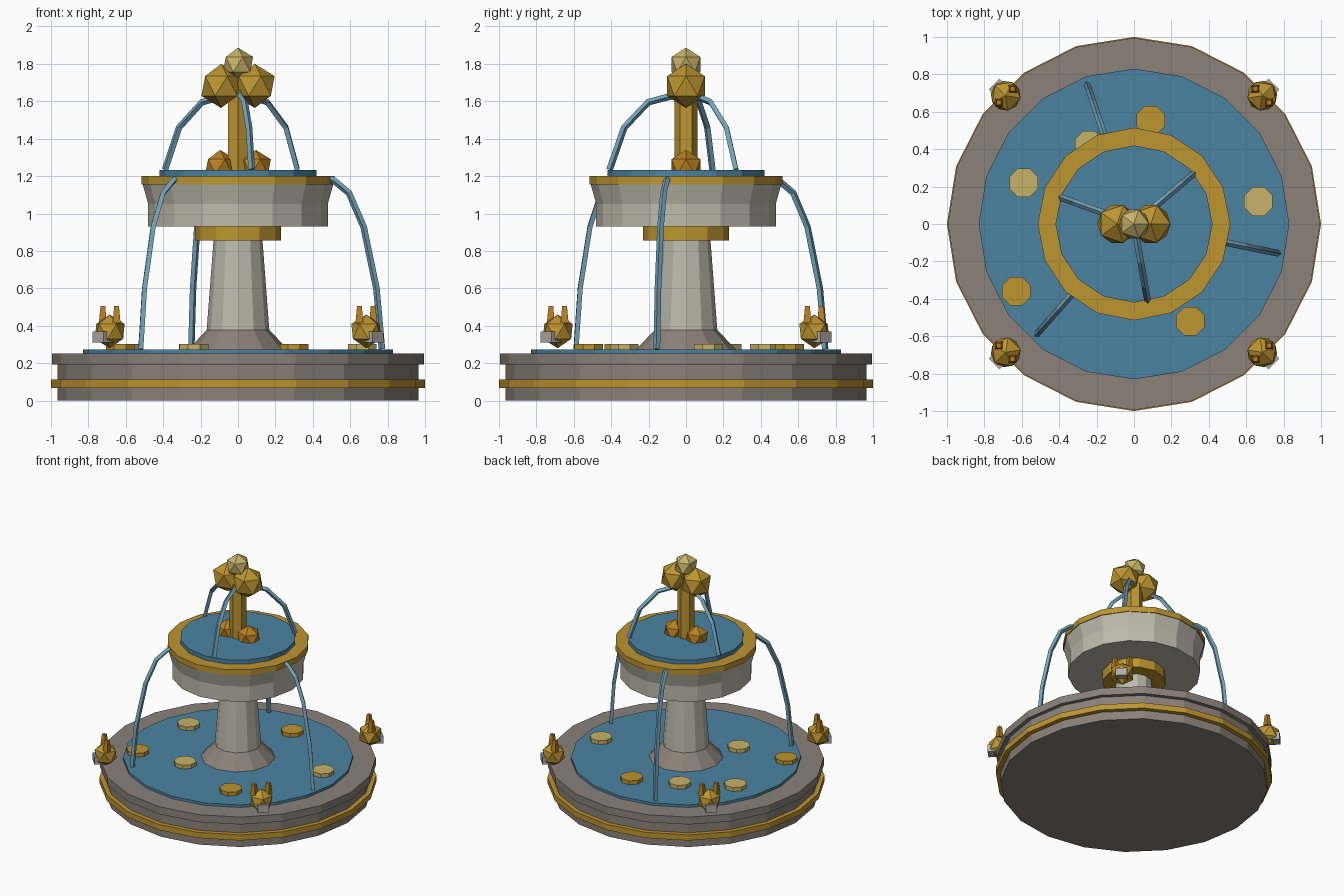
import bpy
from math import cos, sin, pi, radians

cube = bpy.data.objects.get("Cube")
if cube:
    bpy.data.objects.remove(cube, do_unlink=True)


def material(name, r, g, b):
    m = bpy.data.materials.new(name)
    m.use_nodes = True
    m.diffuse_color = (r, g, b, 1)
    node = next(n for n in m.node_tree.nodes if n.type == 'BSDF_PRINCIPLED')
    node.inputs["Base Color"].default_value = (r, g, b, 1)
    return m


STONE = material("dark stone", 0.26, 0.22, 0.19)
PALE_STONE = material("pale stone", 0.51, 0.49, 0.41)
GOLD = material("gold", 0.51, 0.30, 0.03)
PALE_GOLD = material("pale gold", 0.57, 0.45, 0.14)
AMBER = material("amber", 0.48, 0.22, 0.015)
POOL = material("pool water", 0.07, 0.23, 0.36)
JET = material("falling water", 0.17, 0.38, 0.51)
SPOUT = material("spout grey", 0.45, 0.43, 0.40)


def finish(name, mat):
    ob = bpy.context.object
    ob.name = name
    ob.data.materials.append(mat)
    return ob


def drum(name, mat, sides, r_low, r_top, z_low, z_top, x=0, y=0, turn=0):
    """Straight or tapered prism between two heights."""
    bpy.ops.mesh.primitive_cone_add(
        vertices=sides, radius1=r_low, radius2=r_top, depth=z_top - z_low,
        location=(x, y, (z_low + z_top) / 2), rotation=(0, 0, turn))
    return finish(name, mat)


def nugget(name, mat, r, x, y, z, turn=0):
    bpy.ops.mesh.primitive_ico_sphere_add(
        subdivisions=1, radius=r, location=(x, y, z), rotation=(0, 0, turn))
    return finish(name, mat)


def jet(name, angle, path):
    """Square stream following (radius, height) points in one direction."""
    curve = bpy.data.curves.new(name, 'CURVE')
    curve.dimensions = '3D'
    curve.bevel_depth = 0.018
    curve.bevel_resolution = 0
    curve.use_fill_caps = True
    spline = curve.splines.new('POLY')
    spline.points.add(len(path) - 1)
    for p, (r, z) in zip(spline.points, path):
        p.co = (r * cos(angle), r * sin(angle), z, 1)
    spline.use_smooth = False
    ob = bpy.data.objects.new(name, curve)
    bpy.context.collection.objects.link(ob)
    bpy.ops.object.select_all(action='DESELECT')
    ob.select_set(True)
    bpy.context.view_layer.objects.active = ob
    bpy.ops.object.convert(target='MESH')
    finish(name, JET)


# Lower basin
drum("basin_wall", STONE, 20, 0.965, 0.965, 0, 0.20)
drum("basin_band", GOLD, 20, 1.0, 1.0, 0.068, 0.113)
drum("basin_lip", STONE, 20, 0.995, 0.995, 0.193, 0.252)
drum("basin_water", POOL, 20, 0.83, 0.83, 0.24, 0.272)

# Pedestal
drum("column_foot", STONE, 12, 0.28, 0.165, 0.26, 0.38)
drum("column", PALE_STONE, 12, 0.168, 0.13, 0.37, 0.87)
drum("column_collar", GOLD, 12, 0.23, 0.23, 0.855, 0.935)

# Upper bowl
drum("bowl_base", PALE_STONE, 16, 0.48, 0.48, 0.93, 1.05)
drum("bowl_flare", PALE_STONE, 16, 0.48, 0.51, 1.05, 1.158)
drum("bowl_rim", GOLD, 16, 0.515, 0.515, 1.155, 1.20)
drum("bowl_water", POOL, 16, 0.42, 0.42, 1.19, 1.233)

# Finial
drum("finial_stem", GOLD, 6, 0.062, 0.062, 1.22, 1.66)
nugget("finial_top", PALE_GOLD, 0.09, 0, 0, 1.797)
for side, sign in (("left", 1), ("right", -1)):
    nugget("finial_nugget_" + side, GOLD, 0.118, sign * 0.09, 0, 1.682)
    nugget("stem_nugget_" + side, AMBER, 0.09, sign * 0.095, 0, 1.25)

# Streams
upper_path = [(0.04, 1.635), (0.11, 1.62), (0.205, 1.595), (0.335, 1.46), (0.415, 1.235)]
lower_path = [(0.50, 1.185), (0.525, 1.175), (0.605, 1.11), (0.685, 0.93), (0.755, 0.60), (0.785, 0.275)]
for i in range(3):
    jet("upper_stream", 0.7 + i * 2 * pi / 3, upper_path)
    jet("lower_stream", -0.2 + i * 2 * pi / 3, lower_path)

# Coins resting on the lower pool
coins = {
    PALE_GOLD: [(0.665, 0.12), (-0.24, 0.42), (-0.59, 0.22), (-0.235, -0.33)],
    GOLD: [(0.09, 0.555), (-0.63, -0.36), (0.30, -0.52)],
}
for mat, spots in coins.items():
    for x, y in spots:
        drum("coin", mat, 8, 0.083, 0.083, 0.265, 0.302, x, y, pi / 8)

# Horned spout heads on the basin lip
for i in range(4):
    a = radians(45 + 90 * i)
    ux, uy = cos(a), sin(a)
    nugget("spout_head", GOLD, 0.09, 0.97 * ux, 0.97 * uy, 0.37, a)
    bpy.ops.mesh.primitive_cube_add(
        size=1, location=(1.018 * ux, 1.018 * uy, 0.34), rotation=(0, 0, a))
    bpy.context.object.scale = (0.08, 0.083, 0.06)
    finish("spout_mouth", SPOUT)
    for s in (-1, 1):
        drum("spout_horn", AMBER, 4, 0.03, 0.018, 0.415, 0.505,
             0.97 * ux - s * 0.052 * uy, 0.97 * uy + s * 0.052 * ux, a)
